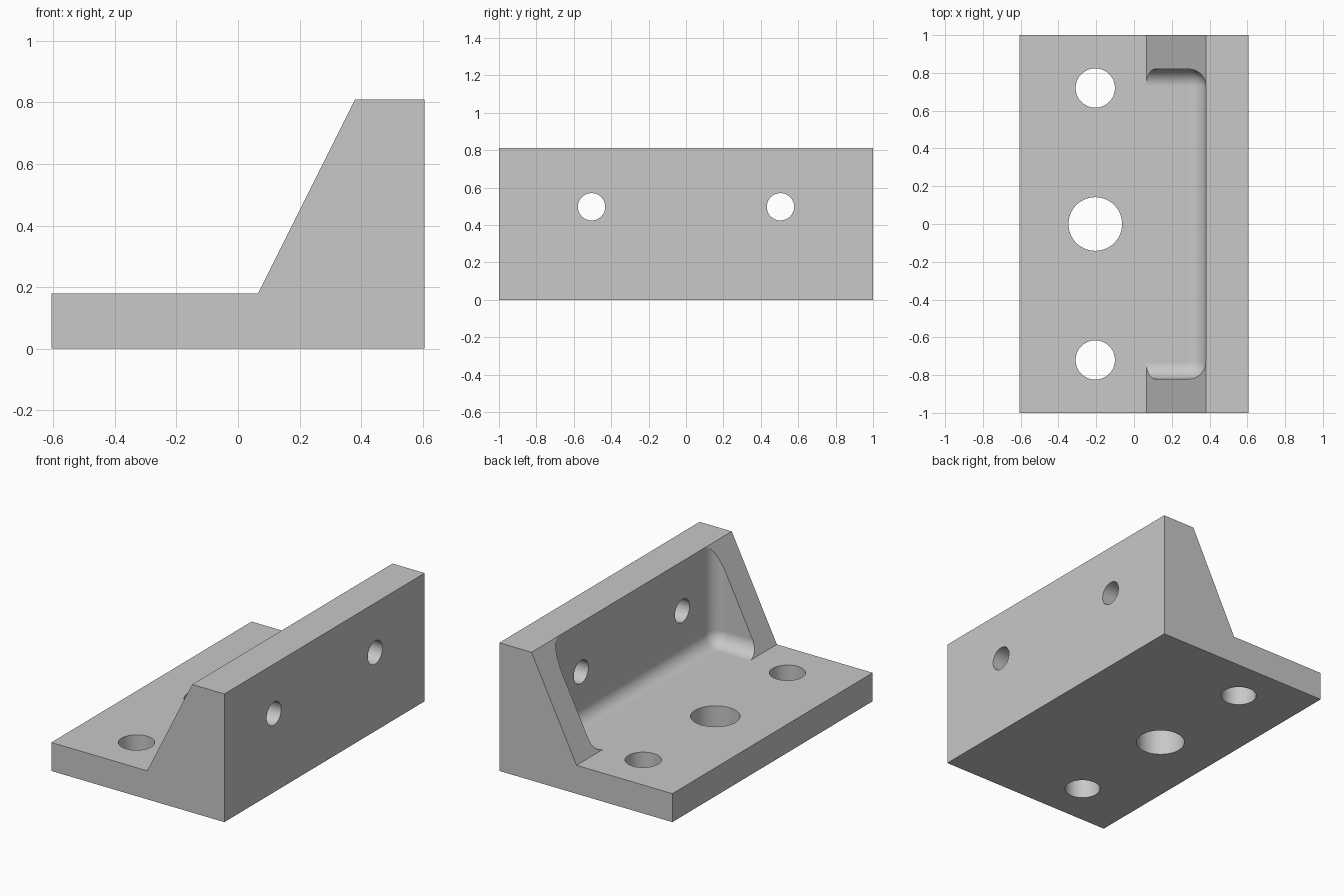
import bpy
import bmesh
from math import radians
from mathutils import Matrix, Vector

if "Cube" in bpy.data.objects:
    bpy.data.objects.remove(bpy.data.objects["Cube"], do_unlink=True)

HALF_X, HALF_Y = 0.605, 1.0
BASE_Z, TOP_Z = 0.18, 0.81
FOOT_X, WALL_X = 0.065, 0.38
POCKET_Y, FILLET = 0.82, 0.09

grey = bpy.data.materials.new("machined grey")
grey.use_nodes = True
grey.diffuse_color = (0.58, 0.58, 0.58, 1)
grey.node_tree.nodes["Principled BSDF"].inputs["Base Color"].default_value = grey.diffuse_color


def add_object(name, bm):
    bmesh.ops.recalc_face_normals(bm, faces=bm.faces)
    mesh = bpy.data.meshes.new(name)
    bm.to_mesh(mesh)
    bm.free()
    mesh.materials.append(grey)
    obj = bpy.data.objects.new(name, mesh)
    bpy.context.collection.objects.link(obj)
    return obj


def rod(name, centre, radius, depth, axis):
    bm = bmesh.new()
    turn = Vector((0, 0, 1)).rotation_difference(Vector(axis)).to_matrix().to_4x4()
    bmesh.ops.create_cone(bm, cap_ends=True, segments=64, radius1=radius, radius2=radius,
                          depth=depth, matrix=Matrix.Translation(centre) @ turn)
    return add_object(name, bm)


# Bracket body: side profile extruded along its length
profile = [(-HALF_X, 0), (HALF_X, 0), (HALF_X, TOP_Z), (WALL_X, TOP_Z),
           (FOOT_X, BASE_Z), (-HALF_X, BASE_Z)]
bm = bmesh.new()
face = bm.faces.new([bm.verts.new((x, -HALF_Y, z)) for x, z in profile])
side = bmesh.ops.extrude_face_region(bm, geom=[face])["geom"]
bmesh.ops.translate(bm, vec=(0, 2 * HALF_Y, 0),
                    verts=[v for v in side if isinstance(v, bmesh.types.BMVert)])
bracket = add_object("angle_bracket", bm)

# Pocket cutter: box rounded along its floor and back corners
bm = bmesh.new()
bmesh.ops.create_cube(bm, size=1)
low, high = Vector((-0.02, -POCKET_Y, BASE_Z)), Vector((WALL_X, POCKET_Y, 1.2))
for v in bm.verts:
    v.co = [high[i] if v.co[i] > 0 else low[i] for i in range(3)]


def is_rounded(edge):
    a, b = (v.co for v in edge.verts)
    on_floor = max(a.z, b.z) < BASE_Z + 0.01
    on_back = min(a.x, b.x) > WALL_X - 0.01
    on_front = max(a.x, b.x) < 0
    on_top = min(a.z, b.z) > 1
    return (on_floor or on_back) and not on_front and not on_top


bmesh.ops.bevel(bm, geom=[e for e in bm.edges if is_rounded(e)], offset=FILLET,
                offset_type='OFFSET', segments=10, profile=0.5, affect='EDGES')
cutters = [add_object("pocket_cutter", bm)]

# Hole cutters: three through the base, two through the wall
for y, radius in ((-0.72, 0.104), (0, 0.142), (0.72, 0.104)):
    cutters.append(rod("base_hole_cutter", (-0.205, y, 0.09), radius, 0.5, (0, 0, 1)))
for y in (-0.505, 0.505):
    cutters.append(rod("wall_hole_cutter", (0.5, y, 0.497), 0.073, 0.6, (1, 0, 0)))

# Cut the pocket and holes, then remove the cutters
bpy.ops.object.select_all(action='DESELECT')
bpy.context.view_layer.objects.active = bracket
bracket.select_set(True)
for cutter in cutters:
    cutter.hide_render = True
    cut = bracket.modifiers.new("cut", 'BOOLEAN')
    cut.operation = 'DIFFERENCE'
    cut.solver = 'EXACT'
    cut.object = cutter
    bpy.ops.object.modifier_apply(modifier=cut.name)
    bpy.data.objects.remove(cutter, do_unlink=True)

# Smooth fillets and holes, flat faces kept flat
bpy.ops.object.shade_smooth_by_angle(angle=radians(25))
weighted = bracket.modifiers.new("flat_faces", 'WEIGHTED_NORMAL')
weighted.keep_sharp = True
